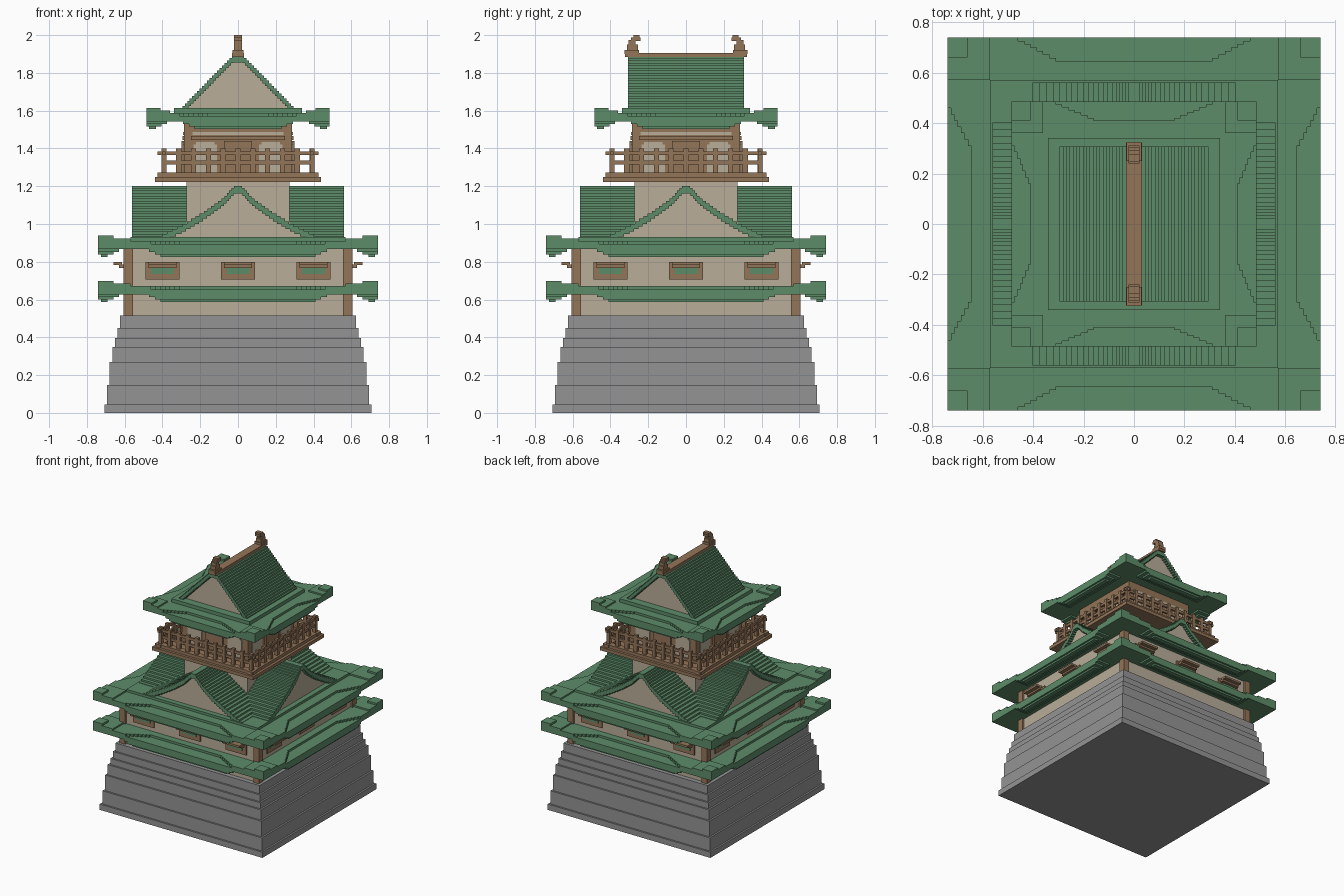
import bpy, bmesh
from mathutils import Matrix, Vector
from math import pi

cube = bpy.data.objects.get("Cube")
if cube:
    bpy.data.objects.remove(cube, do_unlink=True)

V = 0.0135  # step size of the blocky style


def material(name, rgb):
    m = bpy.data.materials.new(name)
    m.use_nodes = True
    col = (*rgb, 1.0)
    m.diffuse_color = col
    bsdf = next(n for n in m.node_tree.nodes if n.type == 'BSDF_PRINCIPLED')
    bsdf.inputs["Base Color"].default_value = col
    bsdf.inputs["Roughness"].default_value = 0.9
    return m


GREEN = material("roof_green", (0.109, 0.262, 0.141))
BROWN = material("wood_brown", (0.296, 0.178, 0.098))
CREAM = material("plaster_cream", (0.485, 0.418, 0.319))
GREY = material("stone_grey", (0.296, 0.296, 0.296))


class Part:
    """Collects boxes and prisms into one object."""

    def __init__(self, name, mat):
        self.name, self.mat, self.bm = name, mat, bmesh.new()

    def extrude(self, pts, vec, turn=0):
        rot = Matrix.Rotation(turn * pi / 2, 3, 'Z')
        lo = [self.bm.verts.new(rot @ Vector(p)) for p in pts]
        hi = [self.bm.verts.new(rot @ (Vector(p) + Vector(vec))) for p in pts]
        n = len(pts)
        self.bm.faces.new(lo[::-1])
        self.bm.faces.new(hi)
        for i in range(n):
            j = (i + 1) % n
            self.bm.faces.new((lo[i], lo[j], hi[j], hi[i]))

    def box(self, x0, x1, y0, y1, z0, z1, turn=0):
        self.extrude([(x0, y0, z0), (x1, y0, z0), (x1, y1, z0), (x0, y1, z0)],
                     (0, 0, z1 - z0), turn)

    def square(self, h, z0, z1):
        self.box(-h, h, -h, h, z0, z1)

    def done(self):
        bmesh.ops.recalc_face_normals(self.bm, faces=self.bm.faces)
        me = bpy.data.meshes.new(self.name)
        self.bm.to_mesh(me)
        self.bm.free()
        me.materials.append(self.mat)
        ob = bpy.data.objects.new(self.name, me)
        bpy.context.collection.objects.link(ob)


def lerp_table(table, z):
    for (z0, w0), (z1, w1) in zip(table, table[1:]):
        if z <= z1:
            return w0 + (w1 - w0) * max(0, (z - z0) / (z1 - z0))
    return table[-1][1]


# Stone base: shrinking courses
p = Part("stone_base", GREY)
levels = [0, 0.045, 0.148, 0.27, 0.35, 0.397, 0.45, 0.515]
for i in range(7):
    p.square(0.706 - i * V, levels[i], levels[i + 1])
p.done()

# Main storey walls and corner posts
p = Part("main_walls", CREAM)
p.square(0.59, 0.515, 0.90)
p.done()
p = Part("corner_posts", BROWN)
for t in range(4):
    p.box(0.556, 0.605, 0.556, 0.605, 0.515, 0.90, t)
p.done()

# Windows: frame, green shutter, projecting awning
frames = Part("window_frames", BROWN)
shutters = Part("window_shutters", GREEN)
for t in range(4):
    for c in (-0.4, 0, 0.4):
        frames.box(c - 0.09, c + 0.09, -0.60, -0.585, 0.705, 0.80, t)
        frames.box(c - 0.075, c + 0.075, -0.63, -0.595, 0.768, 0.785, t)
        frames.box(c - 0.075, c + 0.075, -0.66, -0.615, 0.782, 0.798, t)
        shutters.box(c - 0.06, c + 0.06, -0.605, -0.59, 0.735, 0.773, t)
frames.done()
shutters.done()


# Eave tier: square slab with drooping middles and raised corners
def eave(name, h, base, droop, bite0, bite1, depth, corner, tip):
    p = Part(name, GREEN)
    p.square(h, base + 3 * V, base + 5 * V)
    side = [(-h, -h)]
    n = 7
    for i in range(n):
        x = -bite1 + (bite1 - bite0) * i / (n - 1)
        side += [(x, -h + depth * i / n), (x, -h + depth * (i + 1) / n)]
    side += [(-x, y) for x, y in side[:0:-1]]
    ring = []
    for t in range(4):
        rot = Matrix.Rotation(t * pi / 2, 2)
        ring += [rot @ Vector(q) for q in side]
    p.extrude([(q.x, q.y, base + 5 * V) for q in ring], (0, 0, V * 1.3))
    for t in range(4):
        for i in range(4):
            out = h - (V if i == 0 else 0)
            half = droop + 0.03 * i
            p.box(-half, half, -out, -(h - 0.05 - 0.03 * i),
                  base + V * i, base + V * (i + 1), t)
        p.box(corner, h, corner, h, base + 6 * V, base + 7.2 * V, t)
        p.box(tip, h, tip, h, base + 7 * V, base + 8.3 * V, t)
    p.done()


eave("lower_eave", 0.74, 0.587, 0.41, 0.31, 0.46, 0.095, 0.57, 0.66)
eave("middle_eave", 0.74, 0.826, 0.41, 0.31, 0.46, 0.095, 0.57, 0.66)
eave("top_eave", 0.485, 1.503, 0.23, 0.16, 0.31, 0.075, 0.36, 0.41)

p = Part("roof_plates", GREEN)
p.square(0.57, 0.90, 0.93)
p.square(0.34, 1.58, 1.615)
p.done()


# Gable: stepped shell with recessed plaster pediments
def gable(name, table, z0, z1, drop, length, recess, turn):
    def stairs(a, b, shift):
        pts, z = [], a
        while z < b - 0.001:
            w = max(lerp_table(table, z + shift), 0.012)
            top = min(z + V, b)
            pts += [(w, z), (w, top)]
            z = top
        return pts

    def mirrored(right):
        return right + [(-x, z) for x, z in right[::-1]]

    outer, inner = mirrored(stairs(z0, z1, 0)), mirrored(stairs(z0, z1 - drop, drop))
    shell, fill = Part(name + "_roof", GREEN), Part(name + "_pediment", CREAM)
    shell.extrude([(x, -length, z) for x, z in outer + inner[::-1]],
                  (0, 2 * length, 0), turn)
    d = length - recess
    fill.extrude([(x, -d, z) for x, z in inner], (0, 2 * d, 0), turn)
    shell.done()
    fill.done()


curve = [(0.92, 0.43), (0.94, 0.39), (0.995, 0.28), (1.06, 0.172), (1.127, 0.08), (1.2, 0.012)]
gable("front_gable", curve, 0.92, 1.2, 0.038, 0.56, 0.03, 0)
gable("side_gable", curve, 0.92, 1.2, 0.038, 0.56, 0.03, 1)
gable("top_gable", [(1.61, 0.295), (1.89, 0.022)], 1.61, 1.89, 0.035, 0.308, 0.03, 0)

# Tower core and upper room
p = Part("tower_core", CREAM)
p.square(0.272, 0.90, 1.23)
p.done()
p = Part("upper_room", BROWN)
p.square(0.285, 1.225, 1.55)
for t in range(4):
    p.box(-0.075, 0.075, -0.298, -0.28, 1.24, 1.44, t)
    p.box(-0.25, 0.25, -0.295, -0.28, 1.445, 1.467, t)
p.done()
p = Part("upper_room_panels", CREAM)
for t in range(4):
    for s in (-1, 1):
        x = sorted((s * 0.112, s * 0.235))
        p.box(*x, -0.29, -0.28, 1.25, 1.42, t)
        x = sorted((s * 0.125, s * 0.222))
        p.box(*x, -0.29, -0.28, 1.42, 1.435, t)
    p.box(-0.24, 0.24, -0.29, -0.28, 1.47, 1.486, t)
p.done()

# Balcony floor and railing
p = Part("balcony_floor", BROWN)
p.square(0.44, 1.222, 1.248)
p.done()
p = Part("balcony_railing", BROWN)
for t in range(4):
    for i in range(10):
        x = -0.392 + i * 0.0784
        p.box(x - V, x + V, -0.405, -0.38, 1.24, 1.40, t)
    p.box(-0.425, 0.425, -0.40, -0.385, 1.365, 1.385, t)
    p.box(-0.405, 0.405, -0.40, -0.385, 1.315, 1.335, t)
    p.box(-0.425, 0.425, -0.42, -0.375, 1.248, 1.272, t)
p.done()

# Ridge beam with curled finials
p = Part("ridge_beam", BROWN)
p.box(-0.032, 0.032, -0.322, 0.322, 1.885, 1.905)
p.done()
p = Part("ridge_finials", BROWN)
for t in (0, 2):
    p.box(-0.03, 0.03, -0.325, -0.25, 1.90, 1.922, t)
    p.box(-0.022, 0.022, -0.312, -0.255, 1.92, 1.95, t)
    p.box(-0.022, 0.022, -0.305, -0.268, 1.95, 1.975, t)
    p.box(-0.022, 0.022, -0.292, -0.24, 1.97, 1.987, t)
    p.box(-0.022, 0.022, -0.277, -0.245, 1.985, 2.0, t)
p.done()
